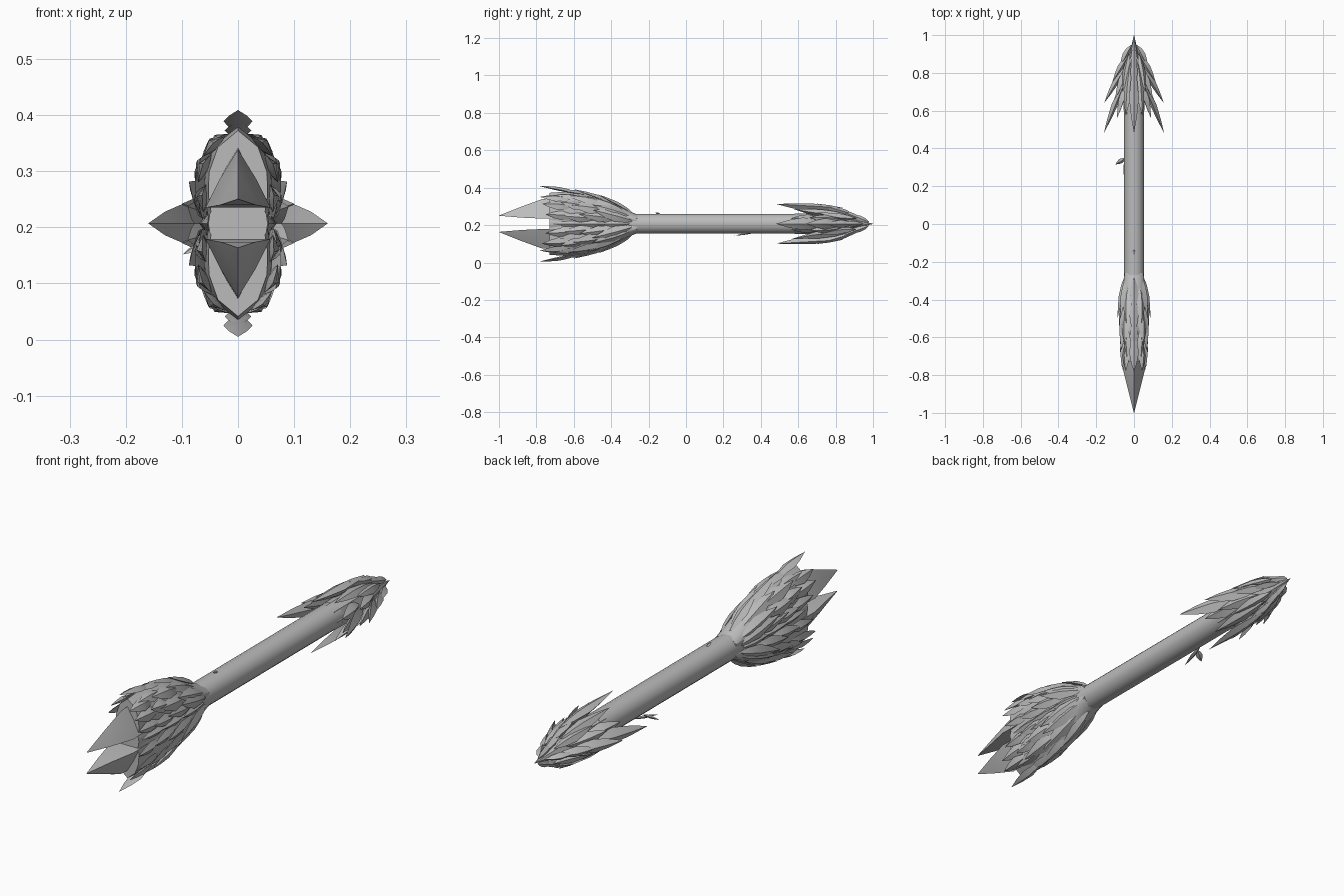
import bpy, bmesh, math
from mathutils import Vector

if "Cube" in bpy.data.objects:
    bpy.data.objects.remove(bpy.data.objects["Cube"])

CZ = 0.207  # height of the long axis
grey = bpy.data.materials.new("stone_grey")
grey.diffuse_color = (0.5, 0.5, 0.5, 1)
grey.use_nodes = True
grey.node_tree.nodes["Principled BSDF"].inputs["Base Color"].default_value = grey.diffuse_color


def finish(name, bm, angle=35):
    bmesh.ops.recalc_face_normals(bm, faces=bm.faces)
    me = bpy.data.meshes.new(name)
    bm.to_mesh(me)
    bm.free()
    me.materials.append(grey)
    ob = bpy.data.objects.new(name, me)
    bpy.context.collection.objects.link(ob)
    bpy.ops.object.select_all(action='DESELECT')
    ob.select_set(True)
    bpy.context.view_layer.objects.active = ob
    bpy.ops.object.shade_smooth_by_angle(angle=math.radians(angle))
    return ob


def loft(bm, rings):
    """Skin a list of closed rings and cap both ends."""
    vs = [[bm.verts.new(p) for p in r] for r in rings]
    n = len(vs[0])
    for a, b in zip(vs, vs[1:]):
        for i in range(n):
            bm.faces.new((a[i], a[(i + 1) % n], b[(i + 1) % n], b[i]))
    bm.faces.new(vs[0])
    bm.faces.new(vs[-1])


def leaf(bm, root, tip, out, width, bulge=0.015, keel=0.006):
    """Pointed, ridged scale from root to tip; out is the ridge direction."""
    root, tip = Vector(root), Vector(tip)
    d = (tip - root).normalized()
    out = Vector(out)
    out = (out - d * out.dot(d)).normalized()
    side = d.cross(out)
    a, b = bm.verts.new(root), bm.verts.new(tip)
    rings = []
    for t, w, h in ((0.22, 0.65, 0.8), (0.48, 1, 1), (0.74, 0.62, 0.6)):
        c = root.lerp(tip, t)
        rings.append([bm.verts.new(p) for p in (
            c + out * bulge * h, c + side * width * w,
            c - out * keel * h, c - side * width * w)])
    for i in range(4):
        j = (i + 1) % 4
        bm.faces.new((a, rings[0][i], rings[0][j]))
        bm.faces.new((b, rings[2][j], rings[2][i]))
        for r, s in zip(rings, rings[1:]):
            bm.faces.new((r[i], s[i], s[j], r[j]))


def interp(table, t):
    for p, q in zip(table, table[1:]):
        if t <= q[0]:
            k = max(0, (t - p[0]) / (q[0] - p[0]))
            return [u + (v - u) * k for u, v in zip(p[1:], q[1:])]
    return list(table[-1][1:])


def signs(x):
    return (1, -1) if abs(x) > 1e-4 else (1,)


# Shaft
bm = bmesh.new()
loft(bm, [[(0.053 * math.cos(k * math.tau / 20), y, CZ + 0.053 * math.sin(k * math.tau / 20))
           for k in range(20)] for y in (-0.73, -0.3, 0.2, 0.62)])
finish("shaft", bm)

# Head body: flattened bulb; tables hold distance, half width, half height
BODY = [(0.26, 0.05, 0.05), (0.30, 0.055, 0.066), (0.36, 0.057, 0.10), (0.44, 0.06, 0.14),
        (0.54, 0.061, 0.165), (0.64, 0.06, 0.172), (0.74, 0.052, 0.165)]
SECTION = [(0, 0.85, 0), (0.25, 1, 0.3), (0.5, 0.98, 0.55), (0.75, 0.68, 0.82), (1, 0, 1)]


def surface(d, a):
    w, h = interp(BODY, d)
    u, v = interp(SECTION, a)
    return Vector((w * u, -d, h * v))


bm = bmesh.new()
quarter = [k / 8 for k in range(9)]
rings = []
for d, w, h in BODY[:-1] + [(0.73, 0.053, 0.166)]:
    q = [surface(d, a) for a in quarter]
    ring = q + [Vector((-p.x, p.y, p.z)) for p in q[-2::-1]]
    ring += [Vector((p.x, p.y, -p.z)) for p in ring[-2:0:-1]]
    rings.append([p + Vector((0, 0, CZ)) for p in ring])
loft(bm, rings)
finish("head_body", bm, 40)

# Head scales: root distance, tip distance, section position at root and tip, lift, half width
SCALES = [(0.27, 0.46, 0.0, 0.0, 0.014, 0.022), (0.40, 0.59, 0.0, 0.0, 0.012, 0.02),
          (0.52, 0.71, 0.0, 0.0, 0.008, 0.02),
          (0.27, 0.50, 0.2, 0.40, 0.028, 0.03), (0.37, 0.57, 0.2, 0.25, 0.016, 0.028),
          (0.48, 0.66, 0.15, 0.2, 0.014, 0.026), (0.58, 0.75, 0.2, 0.25, 0.012, 0.026),
          (0.29, 0.50, 0.55, 0.55, 0.018, 0.03), (0.42, 0.62, 0.5, 0.5, 0.016, 0.032),
          (0.53, 0.67, 0.5, 0.58, 0.018, 0.028), (0.60, 0.77, 0.5, 0.55, 0.016, 0.028),
          (0.32, 0.53, 0.8, 0.8, 0.012, 0.03), (0.44, 0.64, 0.75, 0.75, 0.014, 0.03),
          (0.55, 0.71, 0.8, 0.8, 0.012, 0.026), (0.62, 0.78, 0.72, 0.75, 0.012, 0.026),
          (0.28, 0.47, 1, 1, 0.010, 0.024), (0.38, 0.60, 1, 1, 0.016, 0.024),
          (0.50, 0.70, 1, 1, 0.014, 0.024), (0.58, 0.785, 1, 1, 0.037, 0.026)]
bm = bmesh.new()
for d0, d1, a0, a1, lift, w in SCALES:
    r, t = surface(d0, a0), surface(d1, a1)
    am = (a0 + a1) / 2
    n = Vector((math.cos(am * math.pi / 2) ** 0.6 if am < 1 else 0, 0, am ** 1.5))
    n.normalize()
    r, t = r - n * 0.004, t + n * lift
    for sx in signs(r.x):
        for sz in signs(r.z):
            m = Vector((sx, 1, sz))
            leaf(bm, r * m + Vector((0, 0, CZ)), t * m + Vector((0, 0, CZ)), n * m, w)
finish("head_scales", bm)

# Pair of long beak spikes at the front
bm = bmesh.new()
for s in (1, -1):
    for_rings = []
    for y, w, lo, hi in ((-0.62, 0.052, 0.03, 0.14), (-0.77, 0.058, 0.028, 0.132),
                         (-0.88, 0.031, 0.033, 0.092), (-0.998, 0.001, 0.043, 0.045)):
        for_rings.append([(x, y, CZ + s * z) for x, z in (
            (-w, lo), (w, lo), (w * 0.55, lo + (hi - lo) * 0.5),
            (0, hi), (-w * 0.55, lo + (hi - lo) * 0.5))])
    loft(bm, for_rings)
finish("beak_spikes", bm, 30)

# Tail point
bm = bmesh.new()
loft(bm, [[(r * math.cos(k * math.pi / 4), y, CZ + r * math.sin(k * math.pi / 4)) for k in range(8)]
          for y, r in ((0.58, 0.054), (0.74, 0.056), (0.86, 0.032), (1.0, 0.001))])
finish("tail_point", bm, 30)

# Tail side barbs: root y, root radius, tip y, tip radius, tip height, half width
BARBS = [(0.76, 0.045, 0.48, 0.16, 0.0, 0.034), (0.84, 0.04, 0.64, 0.158, 0.0, 0.03),
         (0.90, 0.025, 0.75, 0.115, 0.0, 0.022), (0.95, 0.012, 0.83, 0.075, 0.0, 0.016),
         (0.74, 0.04, 0.56, 0.09, 0.03, 0.03), (0.84, 0.035, 0.66, 0.10, 0.035, 0.026)]
bm = bmesh.new()
for y0, r0, y1, r1, z1, w in BARBS:
    for sx in (1, -1):
        for sz in signs(z1):
            leaf(bm, (sx * r0, y0, CZ + sz * z1 * 0.5), (sx * r1, y1, CZ + sz * z1),
                 (sx, 0, sz * z1 * 12), w, 0.02, 0.012)
finish("tail_side_barbs", bm)

# Tail upper and lower blades: root y, root height, tip y, tip x, tip height, half width
BLADES = [(0.84, 0.085, 0.48, 0.0, 0.106, 0.026), (0.90, 0.05, 0.70, 0.0, 0.108, 0.02),
          (0.95, 0.02, 0.80, 0.0, 0.08, 0.018), (0.98, 0.01, 0.87, 0.0, 0.052, 0.013),
          (0.86, 0.05, 0.57, 0.045, 0.08, 0.026), (0.91, 0.03, 0.70, 0.06, 0.06, 0.022)]
bm = bmesh.new()
for y0, z0, y1, x1, z1, w in BLADES:
    for sz in (1, -1):
        for sx in signs(x1):
            leaf(bm, (sx * x1 * 0.4, y0, CZ + sz * z0), (sx * x1, y1, CZ + sz * z1),
                 (sx * x1 * 10, 0, sz), w, 0.014, 0.03)
finish("tail_blades", bm)

# Small thorns on the shaft
bm = bmesh.new()
leaf(bm, (-0.03, 0.39, 0.168), (-0.055, 0.26, 0.143), (-0.3, 0, -1), 0.012, 0.006)
leaf(bm, (-0.045, 0.35, 0.175), (-0.098, 0.315, 0.152), (-0.5, 0, -1), 0.014, 0.006)
leaf(bm, (0.0, -0.135, 0.258), (0.0, -0.165, 0.268), (0, 0, 1), 0.007, 0.004)
finish("shaft_thorns", bm)
